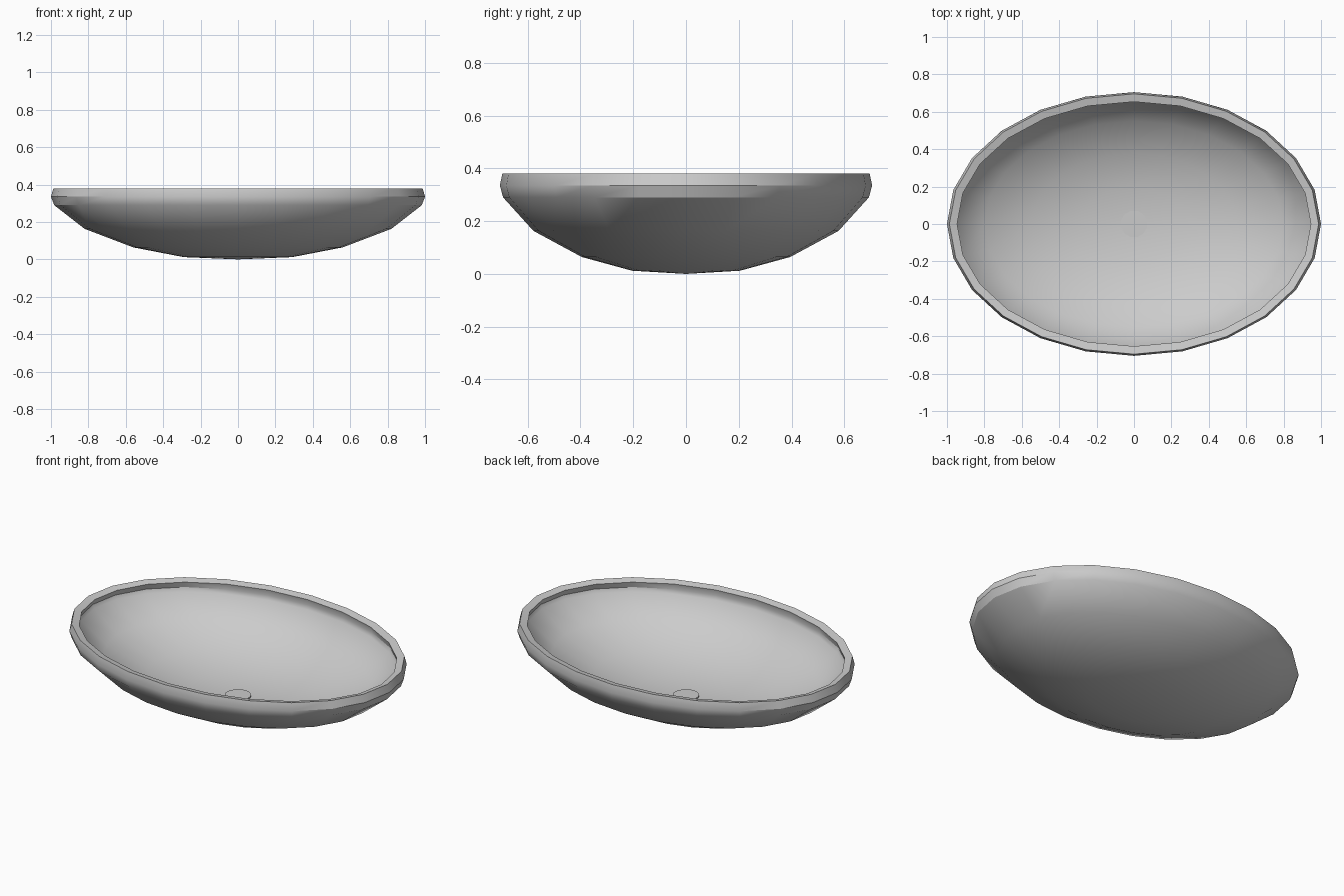
import bpy, bmesh
from math import sin, cos, tau, radians

if "Cube" in bpy.data.objects:
    bpy.data.objects.remove(bpy.data.objects["Cube"])

SIDES = 24
Y_RATIO = 0.705


def smooth(obj, angle=30):
    bpy.ops.object.select_all(action='DESELECT')
    obj.select_set(True)
    bpy.context.view_layer.objects.active = obj
    bpy.ops.object.shade_smooth_by_angle(angle=radians(angle))


def oval_shell(name, bottom_z, profile):
    bm = bmesh.new()
    pole = bm.verts.new((0, 0, bottom_z))
    rings = [[bm.verts.new((r * cos(tau * i / SIDES), Y_RATIO * r * sin(tau * i / SIDES), z))
              for i in range(SIDES)] for r, z in profile]
    for i in range(SIDES):
        j = (i + 1) % SIDES
        bm.faces.new((pole, rings[0][j], rings[0][i]))
        for low, high in zip(rings, rings[1:]):
            bm.faces.new((low[i], low[j], high[j], high[i]))
    mesh = bpy.data.meshes.new(name)
    bm.to_mesh(mesh)
    bm.free()
    obj = bpy.data.objects.new(name, mesh)
    bpy.context.collection.objects.link(obj)
    return obj


# Oval basin: outer profile thickened inward, giving the inset rim
basin = oval_shell("basin", 0.0, [(0.29, 0.012), (0.56, 0.064), (0.82, 0.163),
                                  (0.983, 0.29), (1.0, 0.335), (0.987, 0.38)])
solid = basin.modifiers.new("thickness", 'SOLIDIFY')
solid.thickness = 0.043
solid.offset = -1
bpy.context.view_layer.objects.active = basin
basin.select_set(True)
bpy.ops.object.modifier_apply(modifier=solid.name)
smooth(basin)

# Round drain cap just above the basin floor
bpy.ops.mesh.primitive_cylinder_add(vertices=12, radius=0.072, depth=0.025,
                                    location=(0, 0, 0.041), rotation=(0, 0, radians(15)))
drain = bpy.context.object
drain.name = "drain"
smooth(drain)
